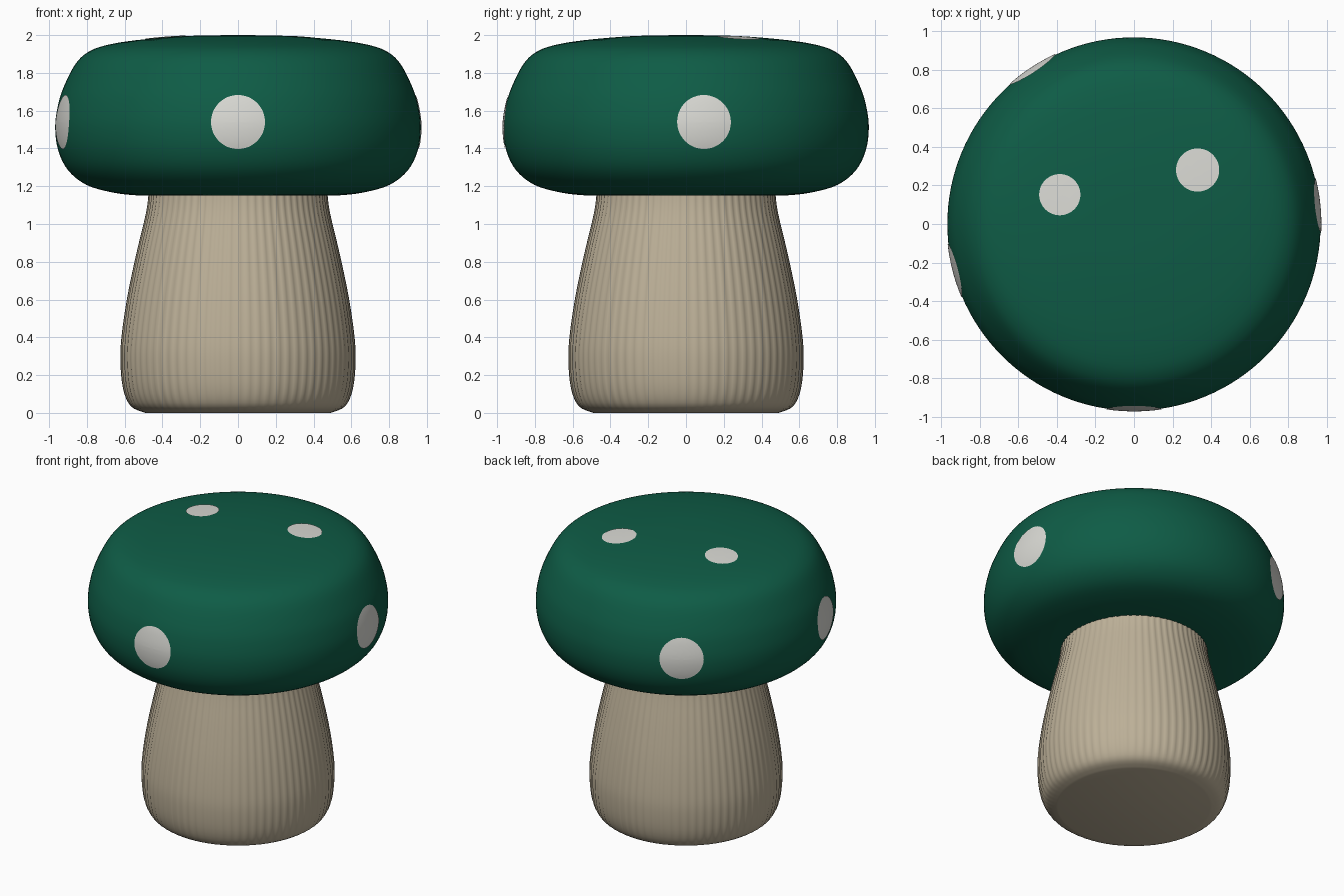
import bpy, math

if "Cube" in bpy.data.objects:
    bpy.data.objects.remove(bpy.data.objects["Cube"])

def material(name, rgb):
    m = bpy.data.materials.new(name)
    m.diffuse_color = (*rgb, 1)
    m.use_nodes = True
    m.node_tree.nodes["Principled BSDF"].inputs["Base Color"].default_value = m.diffuse_color
    return m

GREEN = material("cap green", (0.0045, 0.107, 0.061))
CREAM = material("stem beige", (0.50, 0.43, 0.31))
WHITE = material("spot white", (0.70, 0.70, 0.66))

def spline(pts, n=4):
    """Catmull-Rom curve through the profile points."""
    out = []
    for i in range(len(pts) - 1):
        p0, p1 = pts[max(i - 1, 0)], pts[i]
        p2, p3 = pts[i + 1], pts[min(i + 2, len(pts) - 1)]
        for k in range(n):
            t = k / n
            out.append(tuple(0.5 * (2*b + (c-a)*t + (2*a-5*b+4*c-d)*t*t + (3*b-a-3*c+d)*t**3)
                             for a, b, c, d in zip(p0, p1, p2, p3)))
    return out + [pts[-1]]

def make(name, verts, faces, mat):
    me = bpy.data.meshes.new(name)
    me.from_pydata(verts, [], faces)
    me.materials.append(mat)
    ob = bpy.data.objects.new(name, me)
    bpy.context.collection.objects.link(ob)
    bpy.ops.object.select_all(action='DESELECT')
    ob.select_set(True)
    bpy.context.view_layer.objects.active = ob
    bpy.ops.object.shade_smooth_by_angle(angle=math.radians(40))
    return ob

def lathe(name, profile, segs, mat, ripple=lambda a, z: 0):
    """Revolve a bottom-to-top profile; both ends close to a centre point."""
    verts, faces = [], []
    for r, z in profile:
        for s in range(segs):
            a = 2 * math.pi * s / segs
            q = r + ripple(a, z)
            verts.append((q * math.cos(a), q * math.sin(a), z))
    n = len(profile)
    for i in range(n - 1):
        for s in range(segs):
            t = (s + 1) % segs
            faces.append((i*segs + s, i*segs + t, (i+1)*segs + t, (i+1)*segs + s))
    verts += [(0, 0, profile[0][1]), (0, 0, profile[-1][1])]
    for s in range(segs):
        t = (s + 1) % segs
        faces.append((n*segs, t, s))
        faces.append((n*segs + 1, (n-1)*segs + s, (n-1)*segs + t))
    return make(name, verts, faces, mat)

# Cap
cap_side = spline([(0.40, 1.15), (0.54, 1.152), (0.67, 1.168), (0.804, 1.208), (0.90, 1.285),
                   (0.952, 1.39), (0.968, 1.51), (0.955, 1.62), (0.925, 1.72), (0.862, 1.845),
                   (0.794, 1.91), (0.70, 1.946), (0.54, 1.973), (0.28, 1.995), (0.02, 2.0)])
lathe("cap", cap_side, 128, GREEN)

# Stem with fine vertical ribs
stem_side = spline([(0.49, 0.0), (0.566, 0.035), (0.606, 0.13), (0.62, 0.28), (0.612, 0.42),
                    (0.582, 0.62), (0.536, 0.84), (0.484, 1.06), (0.47, 1.17)])
lathe("stem", stem_side, 288, CREAM,
      lambda a, z: 0.003 * math.cos(72 * a) * min(1, z / 0.1))

# Painted spots, projected onto the cap surface
def lookup(x, pairs):
    for (a, fa), (b, fb) in zip(pairs, pairs[1:]):
        if a <= x <= b:
            return fa + (fb - fa) * (x - a) / (b - a)
    return pairs[0][1] if x < pairs[0][0] else pairs[-1][1]

radius_at = [(z, r) for r, z in cap_side]
top_at = sorted((r, z) for r, z in cap_side if z > 1.6)
LIFT = 0.004

def spot(name, size, place, rings=8, segs=48):
    verts = [place(0, 0)]
    for i in range(1, rings + 1):
        for s in range(segs):
            a, q = 2 * math.pi * s / segs, size * i / rings
            verts.append(place(q * math.cos(a), q * math.sin(a)))
    faces = [(0, 1 + s, 1 + (s + 1) % segs) for s in range(segs)]
    for i in range(rings - 1):
        b = 1 + i * segs
        for s in range(segs):
            t = (s + 1) % segs
            faces.append((b + s, b + segs + s, b + segs + t, b + t))
    make(name, verts, faces, WHITE)

def side_spot(name, azimuth, z0=1.54, size=0.143):
    c, s = math.cos(math.radians(azimuth)), math.sin(math.radians(azimuth))
    def place(u, v):
        r = lookup(z0 + v, radius_at) + LIFT
        d = math.sqrt(r * r - u * u)
        return (d * c - u * s, d * s + u * c, z0 + v)
    spot(name, size, place)

def top_spot(name, x, y, size):
    spot(name, size, lambda u, v: (x + u, y + v, lookup(math.hypot(x + u, y + v), top_at) + LIFT))

side_spot("front_spot", -90)
side_spot("right_spot", 5.7)
side_spot("back_spot", 123.3)
side_spot("left_spot", 194.5)
top_spot("top_spot_left", -0.385, 0.152, 0.107)
top_spot("top_spot_right", 0.33, 0.28, 0.112)
